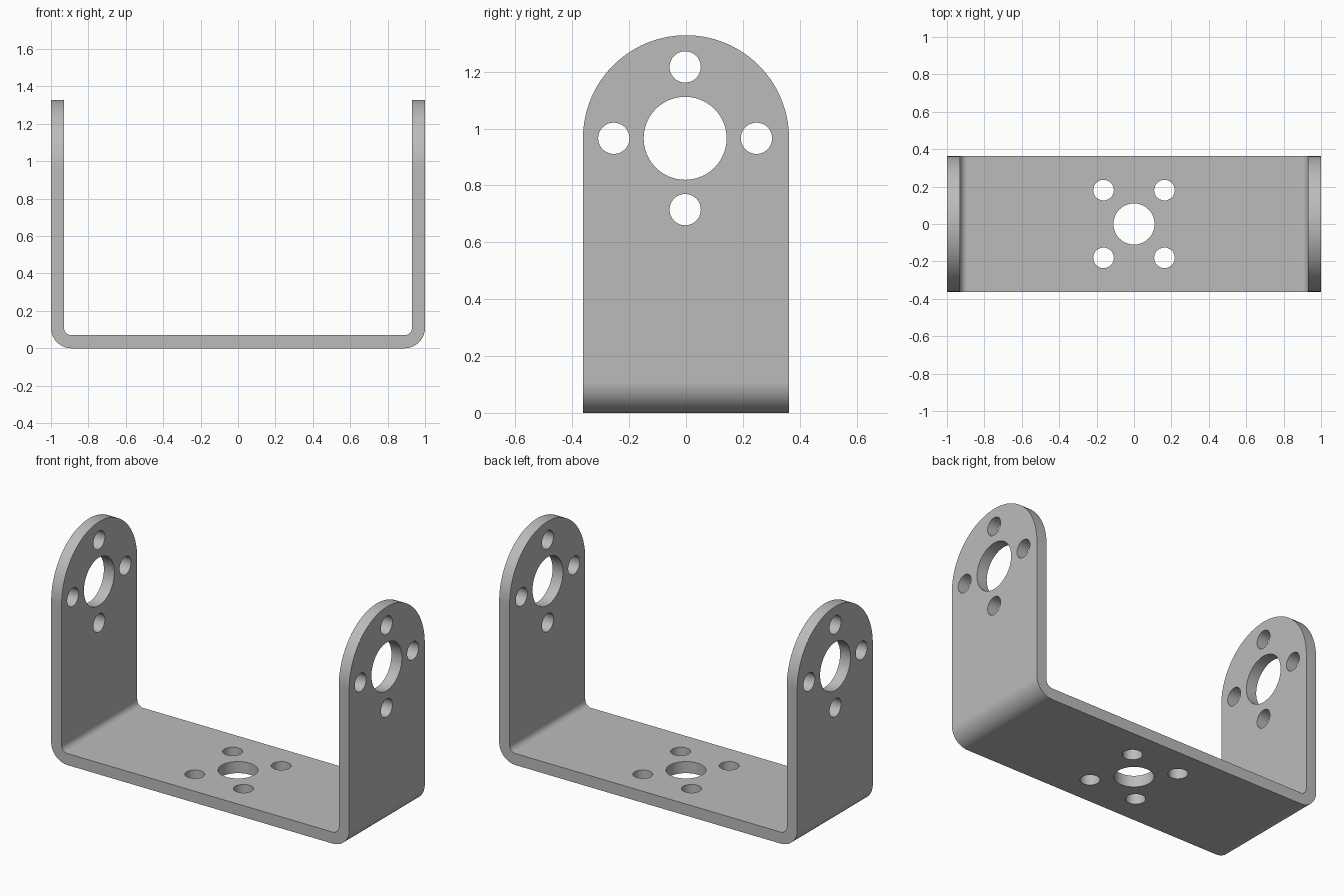
import bpy
import bmesh
from math import sin, cos, pi, radians
from mathutils import Matrix, Vector

cube = bpy.data.objects.get("Cube")
if cube:
    bpy.data.objects.remove(cube, do_unlink=True)

HALF_LENGTH, HALF_WIDTH, THICK = 1.0, 0.3625, 0.07
OUTER_BEND, INNER_BEND = 0.11, 0.04
EYE_Y, EYE_Z = -0.003, 0.966
ARCH_Z = 0.966
TOP = ARCH_Z + HALF_WIDTH

metal = bpy.data.materials.new("Plain grey metal")
metal.use_nodes = True
grey = (0.5, 0.5, 0.5, 1)
metal.diffuse_color = grey
metal.node_tree.nodes["Principled BSDF"].inputs["Base Color"].default_value = grey


def arc(cx, cy, r, start, end, steps):
    angles = [radians(start + (end - start) * i / steps) for i in range(steps + 1)]
    return [(cx + r * cos(a), cy + r * sin(a)) for a in angles]


def prism(name, outline, origin, u, v, depth):
    """Extrude a 2D outline lying in the u, v plane by the depth vector."""
    bm = bmesh.new()
    o, u, v = Vector(origin), Vector(u), Vector(v)
    face = bm.faces.new([bm.verts.new(o + u * a + v * b) for a, b in outline])
    out = bmesh.ops.extrude_face_region(bm, geom=[face])
    moved = [g for g in out["geom"] if isinstance(g, bmesh.types.BMVert)]
    bmesh.ops.translate(bm, verts=moved, vec=depth)
    bmesh.ops.recalc_face_normals(bm, faces=bm.faces)
    mesh = bpy.data.meshes.new(name)
    bm.to_mesh(mesh)
    bm.free()
    mesh.materials.append(metal)
    obj = bpy.data.objects.new(name, mesh)
    bpy.context.collection.objects.link(obj)
    return obj


def carve(target, cutter, operation):
    cutter.hide_render = True
    mod = target.modifiers.new("Carve", "BOOLEAN")
    mod.operation, mod.object, mod.solver = operation, cutter, "EXACT"
    bpy.ops.object.modifier_apply(modifier=mod.name)
    bpy.data.objects.remove(cutter, do_unlink=True)


# Bent U strip: outer contour, then inner contour back again
inner = HALF_LENGTH - THICK
turn = HALF_LENGTH - OUTER_BEND
strip = [(-HALF_LENGTH, TOP + 0.1)]
strip += arc(-turn, OUTER_BEND, OUTER_BEND, 180, 270, 14)
strip += arc(turn, OUTER_BEND, OUTER_BEND, 270, 360, 14)
strip += [(HALF_LENGTH, TOP + 0.1), (inner, TOP + 0.1)]
strip += arc(turn, OUTER_BEND, INNER_BEND, 360, 270, 14)
strip += arc(-turn, OUTER_BEND, INNER_BEND, 270, 180, 14)
strip += [(-inner, TOP + 0.1)]
bracket = prism("bent_bracket", strip, (0, -HALF_WIDTH, 0),
                (1, 0, 0), (0, 0, 1), (0, 2 * HALF_WIDTH, 0))
bpy.ops.object.select_all(action="DESELECT")
bracket.select_set(True)
bpy.context.view_layer.objects.active = bracket

# Rounded tops of both arms: cut away everything above the arch
crown = arc(0, ARCH_Z, HALF_WIDTH, 0, 180, 64)
waste = crown + [(-0.6, ARCH_Z), (-0.6, 2), (0.6, 2), (0.6, ARCH_Z)]
carve(bracket, prism("crown_cutter", waste, (-1.5, 0, 0),
                     (0, 1, 0), (0, 0, 1), (3, 0, 0)), "DIFFERENCE")

# Holes through both arms
arm_holes = [(0, 0, 0.146)]
arm_holes += [(0.251 * cos(k * pi / 2), 0.251 * sin(k * pi / 2), 0.055) for k in range(4)]
for y, z, r in arm_holes:
    ring = arc(EYE_Y + y, EYE_Z + z, r, 0, 360, 48)[:-1]
    carve(bracket, prism("arm_hole_cutter", ring, (-1.5, 0, 0),
                         (0, 1, 0), (0, 0, 1), (3, 0, 0)), "DIFFERENCE")

# Holes through the base
base_holes = [(0, 0, 0.11)]
base_holes += [(sx * 0.163, sy * 0.181, 0.055) for sx in (-1, 1) for sy in (-1, 1)]
for x, y, r in base_holes:
    ring = arc(x, y, r, 0, 360, 48)[:-1]
    carve(bracket, prism("base_hole_cutter", ring, (0, 0, -0.2),
                         (1, 0, 0), (0, 1, 0), (0, 0, 0.5)), "DIFFERENCE")

# Smooth bends and hole walls with crisp edges and flat plates
bpy.ops.object.shade_smooth_by_angle(angle=radians(30))
weighted = bracket.modifiers.new("Flat plates", "WEIGHTED_NORMAL")
weighted.keep_sharp = True
